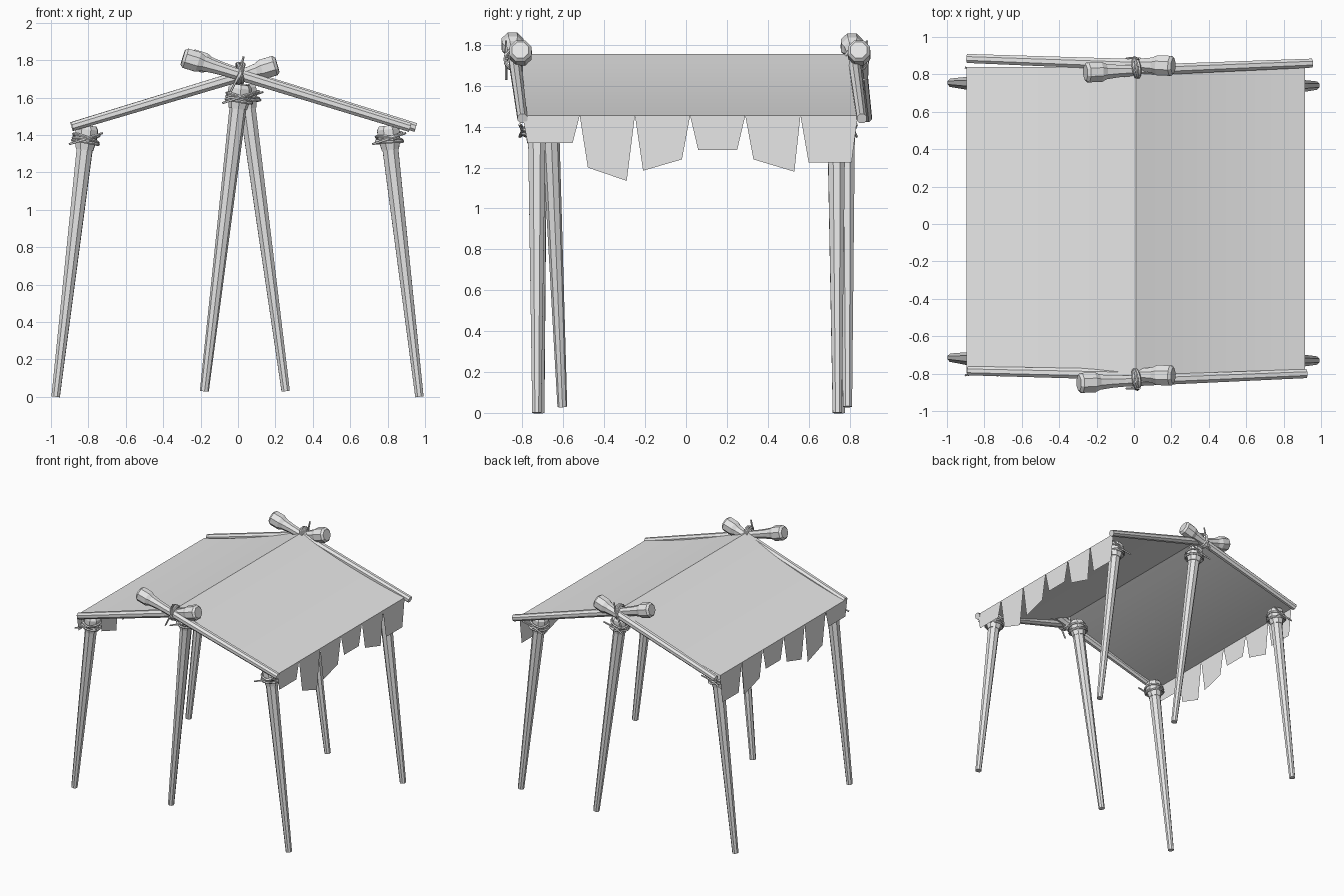
import bpy, bmesh, math
from mathutils import Vector, Matrix

if "Cube" in bpy.data.objects:
    bpy.data.objects.remove(bpy.data.objects["Cube"], do_unlink=True)

grey = bpy.data.materials.new("light_grey")
grey.diffuse_color = (0.8, 0.8, 0.8, 1)
grey.use_nodes = True
grey.node_tree.nodes["Principled BSDF"].inputs["Base Color"].default_value = (0.8, 0.8, 0.8, 1)


def add_object(name, bm, smooth=None):
    mesh = bpy.data.meshes.new(name)
    bm.to_mesh(mesh)
    bm.free()
    mesh.materials.append(grey)
    ob = bpy.data.objects.new(name, mesh)
    bpy.context.collection.objects.link(ob)
    if smooth:
        bpy.ops.object.select_all(action='DESELECT')
        ob.select_set(True)
        bpy.context.view_layer.objects.active = ob
        bpy.ops.object.shade_smooth_by_angle(angle=math.radians(smooth))
    return ob


def turned(bm, start, end, profile, sides=8):
    """Faceted solid along start-end; profile is (distance, radius) pairs."""
    start, axis = Vector(start), (Vector(end) - Vector(start)).normalized()
    rot = axis.to_track_quat('Z', 'Y')
    rings = []
    for dist, rad in profile:
        ring = []
        for i in range(sides):
            a = math.tau * (i + 0.5) / sides
            p = Vector((rad * math.cos(a), rad * math.sin(a), dist))
            ring.append(bm.verts.new(start + rot @ p))
        rings.append(ring)
    for lo, hi in zip(rings, rings[1:]):
        for i in range(sides):
            j = (i + 1) % sides
            bm.faces.new((lo[i], lo[j], hi[j], hi[i]))
    bm.faces.new(rings[0][::-1])
    bm.faces.new(rings[-1])


def rope_ring(bm, centre, normal, radius, thick=0.008, steps=14, sides=5):
    """Closed loop of rope around an axis."""
    rot = Vector(normal).to_track_quat('Z', 'Y')
    rings = []
    for i in range(steps):
        a = math.tau * i / steps
        out = Vector((math.cos(a), math.sin(a), 0))
        ring = []
        for k in range(sides):
            b = math.tau * k / sides
            p = out * (radius + thick * math.cos(b)) + Vector((0, 0, thick * math.sin(b)))
            ring.append(bm.verts.new(Vector(centre) + rot @ p))
        rings.append(ring)
    for i in range(steps):
        a, b = rings[i], rings[(i + 1) % steps]
        for k in range(sides):
            m = (k + 1) % sides
            bm.faces.new((a[k], b[k], b[m], a[m]))


def leg(name, foot, top):
    """Tapered leg with a thicker bound head and loose rope ends."""
    foot, top = Vector(foot), Vector(top)
    length = (top - foot).length
    axis = (top - foot).normalized()
    bm = bmesh.new()
    turned(bm, foot, top, [(0, 0.024), (length - 0.1, 0.046)])
    turned(bm, foot, top, [(length - 0.13, 0.05), (length - 0.06, 0.064),
                           (length - 0.02, 0.064), (length, 0.05)])
    add_object(name, bm)
    bm = bmesh.new()
    knot = top - axis * 0.07
    for tilt, lift in ((0.25, 0.0), (-0.2, 0.01), (0.05, -0.02)):
        rope_ring(bm, knot + axis * lift, axis + Vector((tilt, tilt * 0.5, 0)), 0.071)
    side = -1 if foot.y < 0 else 1
    for dx, dz in ((0.09, 0.03), (-0.09, -0.03)):
        begin = knot + Vector((0, side * 0.07, 0))
        tip = begin + Vector((dx, side * 0.015, dz))
        turned(bm, begin, tip, [(0, 0.008), ((tip - begin).length, 0.006)], 5)
    add_object(name + "_binding", bm, 50)


def rafter(name, knob_end, eave_end):
    """Roof pole with a thick knobbed head past the crossing."""
    length = (Vector(eave_end) - Vector(knob_end)).length
    bm = bmesh.new()
    turned(bm, knob_end, eave_end,
           [(0, 0.044), (0.015, 0.058), (0.085, 0.058), (0.115, 0.044),
            (0.18, 0.036), (0.25, 0.032), (length, 0.026)])
    add_object(name, bm)


# Legs
leg("front_right_leg", (-0.975, -0.715, 0), (-0.805, -0.725, 1.45))
leg("front_left_leg", (0.97, -0.73, 0), (0.8, -0.73, 1.45))
leg("back_right_leg", (-0.975, 0.755, 0), (-0.805, 0.75, 1.45))
leg("back_left_leg", (0.97, 0.74, 0), (0.8, 0.735, 1.45))
leg("front_centre_leg", (-0.18, -0.605, 0.03), (0.015, -0.675, 1.67))
leg("back_centre_leg", (0.255, 0.79, 0.03), (0.035, 0.785, 1.67))

# Crossed roof poles
rafter("front_long_rafter", (-0.295, -0.85, 1.815), (0.92, -0.80, 1.44))
rafter("front_short_rafter", (0.21, -0.81, 1.775), (-0.885, -0.785, 1.445))
rafter("back_long_rafter", (-0.26, 0.81, 1.81), (0.95, 0.86, 1.44))
rafter("back_short_rafter", (0.21, 0.845, 1.775), (-0.89, 0.885, 1.445))

# Rope lashing where the poles cross
for name, y in (("front_lashing", -0.83), ("back_lashing", 0.835)):
    bm = bmesh.new()
    for tilt in (-0.4, -0.1, 0.25):
        rope_ring(bm, (0.01, y, 1.73), (1, 0.15, tilt), 0.056)
    for dx, dz in ((0.02, 0.09), (-0.05, -0.1)):
        begin = Vector((0.01, y * 1.06, 1.73))
        tip = begin + Vector((dx, 0, dz))
        turned(bm, begin, tip, [(0, 0.008), ((tip - begin).length, 0.006)], 5)
    add_object(name, bm, 50)

# Cloth roof, sagging slightly on each slope
FRONT, BACK, RIDGE, EAVE = -0.80, 0.84, 1.755, 1.455
bm = bmesh.new()
rows = []
SPAN = 8
for i in range(-SPAN, SPAN + 1):
    t = abs(i) / SPAN
    z = RIDGE + (EAVE - RIDGE) * t - 0.09 * t * (1 - t)
    x = 0.01 + i / SPAN * 0.905
    rows.append([bm.verts.new((x, y, z)) for y in (FRONT, BACK)])
for a, b in zip(rows, rows[1:]):
    bm.faces.new((a[0], b[0], b[1], a[1]))
add_object("cloth_roof", bm, 20)

# Ragged flaps: top and bottom corners (y, y, y, z, y, z)
flaps = [(FRONT, -0.52, -0.775, 1.32, -0.555, 1.32),
         (-0.52, -0.25, -0.48, 1.20, -0.29, 1.135),
         (-0.25, 0.02, -0.21, 1.185, -0.02, 1.24),
         (0.02, 0.29, 0.06, 1.285, 0.25, 1.285),
         (0.29, 0.56, 0.33, 1.24, 0.53, 1.18),
         (0.56, BACK, 0.60, 1.225, 0.81, 1.225)]
for name, x in (("left_flaps", 0.915), ("right_flaps", -0.895)):
    bm = bmesh.new()
    for y0, y1, ya, za, yb, zb in flaps:
        pts = [(x, y0, EAVE), (x, ya, za), (x, yb, zb), (x, y1, EAVE)]
        if x < 0:
            pts.reverse()
        bm.faces.new([bm.verts.new(p) for p in pts])
    add_object(name, bm)
